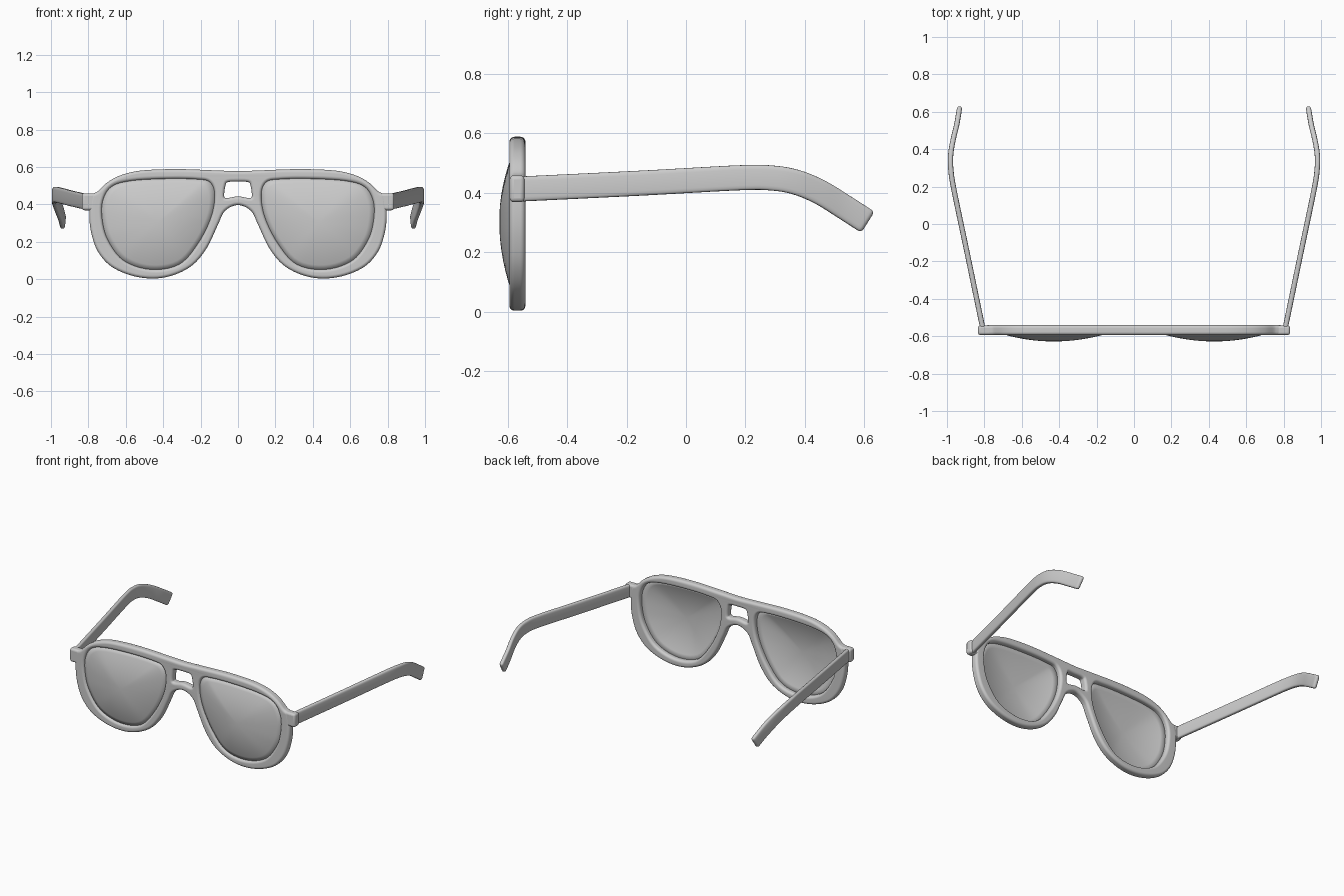
import bpy, bmesh, math
from mathutils import Vector

if "Cube" in bpy.data.objects:
    bpy.data.objects.remove(bpy.data.objects["Cube"], do_unlink=True)


def smooth_path(points, steps=5, closed=True):
    """Catmull-Rom curve through the points."""
    pts = [Vector(p) for p in points]
    n = len(pts)
    pick = (lambda i: pts[i % n]) if closed else (lambda i: pts[max(0, min(n - 1, i))])
    out = []
    for i in range(n if closed else n - 1):
        a, b, c, d = (pick(i + k) for k in (-1, 0, 1, 2))
        for s in range(steps):
            t = s / steps
            out.append((2 * b + (c - a) * t + (2 * a - 5 * b + 4 * c - d) * t**2
                        + (3 * b - a - 3 * c + d) * t**3) / 2)
    return out if closed else out + [pts[-1]]


def mirrored(points):
    return [(-x, z) for x, z in points]


def finish(obj, angle=40):
    bpy.ops.object.select_all(action='DESELECT')
    obj.select_set(True)
    bpy.context.view_layer.objects.active = obj
    bpy.ops.object.shade_smooth_by_angle(angle=math.radians(angle))


def mesh_object(name, bm, mirror=True):
    bmesh.ops.recalc_face_normals(bm, faces=bm.faces)
    mesh = bpy.data.meshes.new(name)
    bm.to_mesh(mesh)
    bm.free()
    obj = bpy.data.objects.new(name, mesh)
    bpy.context.collection.objects.link(obj)
    if mirror:
        obj.modifiers.new("Mirror", 'MIRROR')
    return obj


def bridge_rings(bm, rings):
    for a, b in zip(rings, rings[1:]):
        for i in range(len(a)):
            j = (i + 1) % len(a)
            bm.faces.new((a[i], a[j], b[j], b[i]))


# Outlines in x and z
half_rim = [(0.12, 0.582), (0.33, 0.589), (0.52, 0.581), (0.63, 0.555), (0.7, 0.517),
            (0.75, 0.47), (0.785, 0.445), (0.795, 0.35), (0.785, 0.25), (0.75, 0.15),
            (0.68, 0.07), (0.57, 0.02), (0.45, 0.004), (0.34, 0.024), (0.24, 0.078),
            (0.165, 0.17), (0.108, 0.29), (0.07, 0.365)]
rim = [(0, 0.578)] + half_rim + [(0, 0.397)] + mirrored(half_rim[::-1])
lens_edge = [(0.15, 0.518), (0.22, 0.534), (0.38, 0.537), (0.57, 0.526), (0.675, 0.495),
             (0.722, 0.42), (0.725, 0.32), (0.695, 0.21), (0.61, 0.1), (0.465, 0.053),
             (0.315, 0.08), (0.215, 0.19), (0.145, 0.33), (0.125, 0.45)]
bridge_hole = [(0, 0.522), (0.052, 0.52), (0.066, 0.505), (0.074, 0.45),
               (0.062, 0.434), (0, 0.443), (-0.062, 0.434), (-0.074, 0.45),
               (-0.066, 0.505), (-0.052, 0.52)]

# Frame front: filled outline with three holes and rounded edges
FRAME_Y, HALF_DEPTH, ROUND = -0.567, 0.027, 0.017
curve = bpy.data.curves.new("frame_front", 'CURVE')
curve.dimensions = '2D'
curve.fill_mode = 'BOTH'
curve.extrude = HALF_DEPTH - ROUND
curve.bevel_depth = ROUND
curve.bevel_resolution = 4
curve.offset = -ROUND
for outline in (rim, lens_edge, mirrored(lens_edge), bridge_hole):
    path = smooth_path(outline)
    spline = curve.splines.new('POLY')
    spline.points.add(len(path) - 1)
    for point, co in zip(spline.points, path):
        point.co = (co.x, co.y, 0, 1)
    spline.use_cyclic_u = True
frame = bpy.data.objects.new("frame_front", curve)
bpy.context.collection.objects.link(frame)
frame.rotation_euler.x = math.pi / 2
frame.location.y = FRAME_Y
bpy.ops.object.select_all(action='DESELECT')
frame.select_set(True)
bpy.context.view_layer.objects.active = frame
bpy.ops.object.convert(target='MESH')
frame = bpy.context.view_layer.objects.active
bm = bmesh.new()
bm.from_mesh(frame.data)
bmesh.ops.remove_doubles(bm, verts=bm.verts, dist=0.0002)
bmesh.ops.recalc_face_normals(bm, faces=bm.faces)
bm.to_mesh(frame.data)
bm.free()
finish(frame)
frame.modifiers.new("Even shading", 'WEIGHTED_NORMAL').keep_sharp = True

# Lenses: thin domes bulging forward
bm = bmesh.new()
centre = Vector((0.43, 0.305))
EDGE_Y, BULGE, RINGS = -0.574, 0.05, 8
edge = smooth_path(lens_edge)
rings = []
for r in range(RINGS, 0, -1):
    t = r / RINGS
    flat = [centre + (p - centre) * 1.03 * t for p in edge]
    rings.append([bm.verts.new((p.x, EDGE_Y - BULGE * (1 - t * t), p.y)) for p in flat])
bridge_rings(bm, rings)
tip = bm.verts.new((centre.x, EDGE_Y - BULGE, centre.y))
for i, v in enumerate(rings[-1]):
    bm.faces.new((v, rings[-1][(i + 1) % len(edge)], tip))
lenses = mesh_object("lenses", bm)
shell = lenses.modifiers.new("Thickness", 'SOLIDIFY')
shell.thickness = 0.008
shell.offset = 0
finish(lenses)

# Hinge blocks at the outer corners
bm = bmesh.new()
bmesh.ops.create_cube(bm, size=1)
for v in bm.verts:
    v.co = Vector((0.79, -0.568, 0.414)) + v.co * Vector((0.09, 0.05, 0.09))
hinges = mesh_object("hinge_blocks", bm)
bevel = hinges.modifiers.new("Rounded", 'BEVEL')
bevel.width = 0.014
bevel.segments = 4
finish(hinges)

# Temple arms: rounded bar swept back and curved down behind the ear
arm_path = smooth_path([(0.808, -0.56, 0.413), (0.893, -0.15, 0.433), (0.962, 0.18, 0.451),
                        (0.979, 0.29, 0.45), (0.98, 0.37, 0.436), (0.967, 0.45, 0.403),
                        (0.948, 0.53, 0.354), (0.936, 0.6, 0.309)], steps=6, closed=False)
HALF_W, HALF_H, SIDES = 0.014, 0.042, 20


def arm_ring(bm, co, tangent, scale=1.0):
    side = tangent.cross(Vector((0, 0, 1))).normalized()
    up = side.cross(tangent)
    ring = []
    for k in range(SIDES):
        a = math.tau * k / SIDES
        c, s = math.cos(a), math.sin(a)
        u = math.copysign(abs(c) ** 0.55, c) * HALF_W * scale
        w = math.copysign(abs(s) ** 0.4, s) * (HALF_H - HALF_W * (1 - scale))
        ring.append(bm.verts.new(co + side * u + up * w))
    return ring


bm = bmesh.new()
rings = []
last = len(arm_path) - 1
for i, co in enumerate(arm_path):
    tangent = (arm_path[min(i + 1, last)] - arm_path[max(i - 1, 0)]).normalized()
    rings.append(arm_ring(bm, co, tangent))
for k in (1, 2, 3, 4):
    a = math.radians(20 * k)
    rings.append(arm_ring(bm, arm_path[-1] + tangent * HALF_W * math.sin(a),
                          tangent, math.cos(a)))
bridge_rings(bm, rings)
bm.faces.new(rings[0])
bm.faces.new(rings[-1])
finish(mesh_object("temple_arms", bm), 50)
